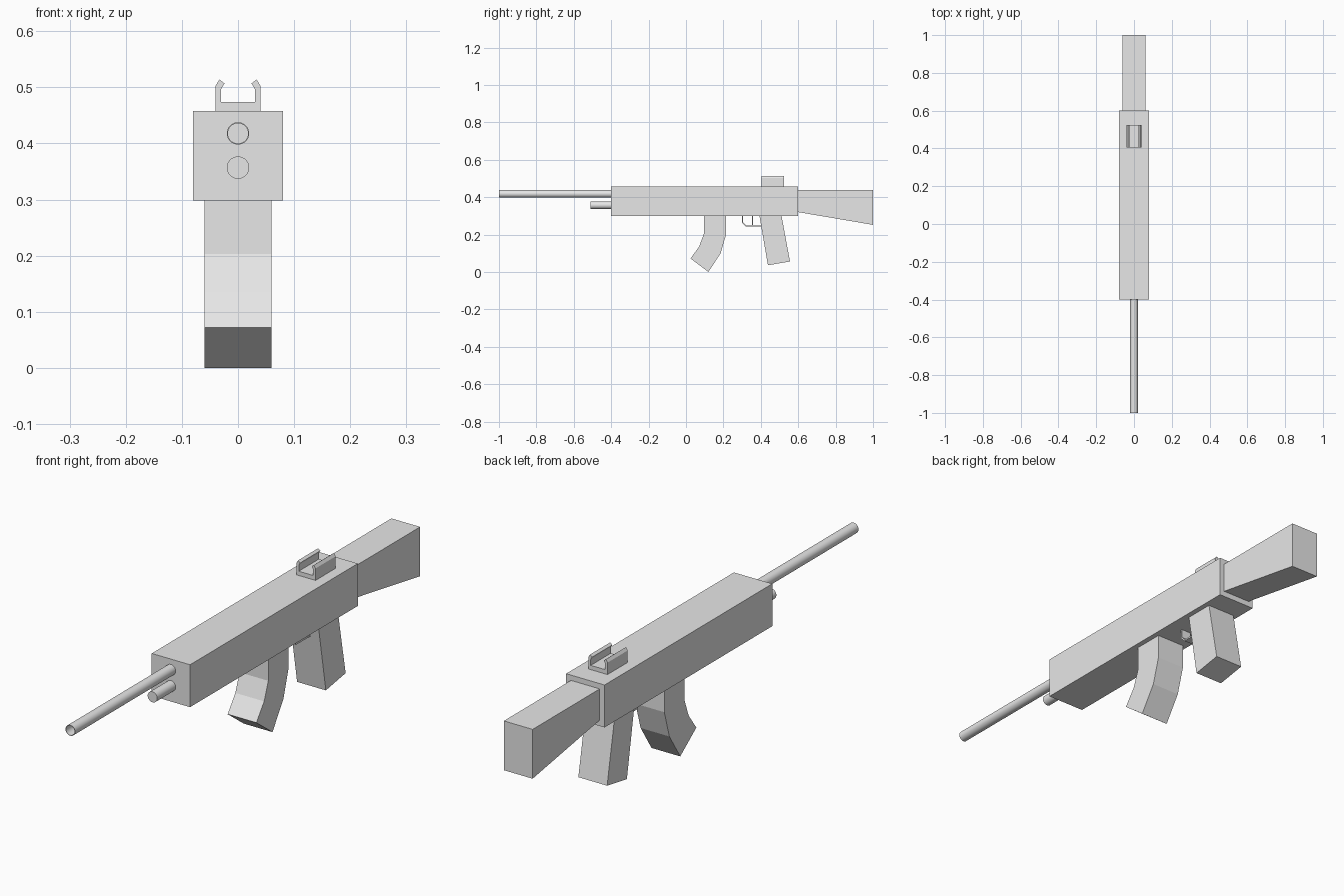
import bpy
import bmesh
import math
from mathutils import Matrix, Vector

cube = bpy.data.objects.get("Cube")
if cube:
    bpy.data.objects.remove(cube, do_unlink=True)

# Single light grey finish
grey = bpy.data.materials.new("light_grey")
grey.use_nodes = True
color = (0.8, 0.8, 0.8, 1)
grey.diffuse_color = color
grey.node_tree.nodes["Principled BSDF"].inputs["Base Color"].default_value = color


def finish(name, bm):
    bmesh.ops.recalc_face_normals(bm, faces=bm.faces[:])
    mesh = bpy.data.meshes.new(name)
    bm.to_mesh(mesh)
    bm.free()
    mesh.materials.append(grey)
    obj = bpy.data.objects.new(name, mesh)
    bpy.context.collection.objects.link(obj)
    return obj


def extrude(name, points, offset):
    """Fill a closed outline and extrude it into a solid."""
    bm = bmesh.new()
    face = bm.faces.new([bm.verts.new(p) for p in points])
    new = bmesh.ops.extrude_face_region(bm, geom=[face], use_keep_orig=True)["geom"]
    verts = [v for v in new if isinstance(v, bmesh.types.BMVert)]
    bmesh.ops.translate(bm, verts=verts, vec=Vector(offset))
    return finish(name, bm)


def side_part(name, outline, half_width):
    """Outline in (y, z), extruded across x."""
    return extrude(name, [(-half_width, y, z) for y, z in outline], (2 * half_width, 0, 0))


def rod(name, radius, y0, y1, z, bore=0.0):
    """Cylinder along y, with an optional bore open at the front."""
    bm = bmesh.new()
    turn = Matrix.Translation((0, (y0 + y1) / 2, z)) @ Matrix.Rotation(math.pi / 2, 4, "X")
    bmesh.ops.create_cone(bm, cap_ends=True, segments=32, radius1=radius,
                          radius2=radius, depth=y1 - y0, matrix=turn)
    if bore:
        bm.normal_update()
        muzzle = min(bm.faces, key=lambda f: f.calc_center_median().y)
        bmesh.ops.inset_region(bm, faces=[muzzle], thickness=radius - bore)
        new = bmesh.ops.extrude_face_region(bm, geom=[muzzle])["geom"]
        bmesh.ops.translate(bm, verts=[v for v in new if isinstance(v, bmesh.types.BMVert)],
                            vec=(0, (y1 - y0) * 0.98, 0))
        if muzzle.is_valid:
            bmesh.ops.delete(bm, geom=[muzzle], context="FACES_ONLY")
    obj = finish(name, bm)
    bpy.ops.object.select_all(action="DESELECT")
    obj.select_set(True)
    bpy.context.view_layer.objects.active = obj
    bpy.ops.object.shade_smooth_by_angle(angle=math.radians(30))
    return obj


# Main body and tapered stock
side_part("receiver", [(-0.4, 0.298), (0.6, 0.298), (0.6, 0.458), (-0.4, 0.458)], 0.08)
side_part("stock", [(0.6, 0.32), (1, 0.252), (1, 0.438), (0.6, 0.438)], 0.06)

# Hollow barrel and short rod below it
rod("barrel", 0.02, -1, -0.4, 0.418, bore=0.018)
rod("lower_rod", 0.02, -0.51, -0.4, 0.357)

# Curved magazine and slanted grip
side_part("magazine", [(0.095, 0.298), (0.215, 0.298), (0.215, 0.203), (0.185, 0.1),
                       (0.12, 0), (0.024, 0.072), (0.07, 0.135), (0.095, 0.203)], 0.06)
side_part("grip", [(0.393, 0.298), (0.511, 0.298), (0.556, 0.056), (0.438, 0.036)], 0.06)

# Trigger and its guard
side_part("trigger_guard", [(0.3, 0.298), (0.3, 0.262), (0.319, 0.243), (0.405, 0.243),
                            (0.405, 0.249), (0.321, 0.249), (0.306, 0.264), (0.306, 0.298)], 0.02)
side_part("trigger", [(0.353, 0.298), (0.353, 0.25), (0.357, 0.25), (0.357, 0.298)], 0.01)

# Rear sight: a channel with inward-bent lips, mirrored left to right
half = [(0.04, 0.458), (0.04, 0.503), (0.033, 0.514), (0.024, 0.507),
        (0.03, 0.497), (0.03, 0.474)]
outline = half + [(-x, z) for x, z in reversed(half)]
extrude("rear_sight", [(x, 0.405, z) for x, z in outline], (0, 0.12, 0))
